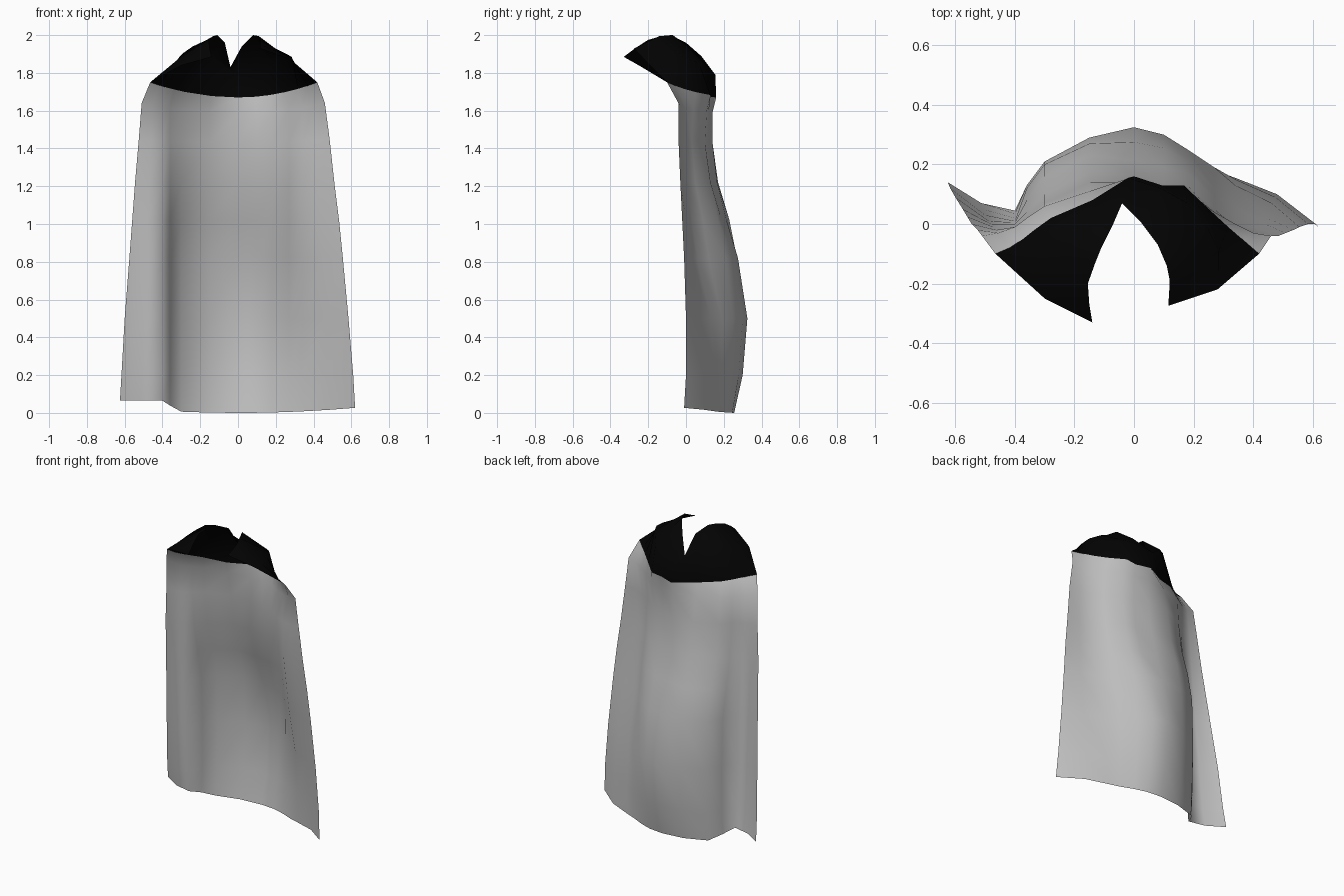
import bpy

cube = bpy.data.objects.get("Cube")
if cube:
    bpy.data.objects.remove(cube, do_unlink=True)


def make_material(name, colour):
    material = bpy.data.materials.new(name)
    material.use_nodes = True
    material.diffuse_color = colour
    shader = next(n for n in material.node_tree.nodes if n.type == "BSDF_PRINCIPLED")
    shader.inputs["Base Color"].default_value = colour
    shader.inputs["Roughness"].default_value = 0.9
    return material


def loft_sheet(name, rows, material):
    """Skin a list of equally long point rows into one open cloth sheet."""
    count = len(rows[0])
    points = [point for row in rows for point in row]
    faces = []
    for r in range(len(rows) - 1):
        for c in range(count - 1):
            a = r * count + c
            faces.append((a, a + 1, a + count + 1, a + count))
    mesh = bpy.data.meshes.new(name)
    mesh.from_pydata(points, [], faces)
    mesh.materials.append(material)
    mesh.polygons.foreach_set("use_smooth", [True] * len(faces))
    mesh.update()
    sheet = bpy.data.objects.new(name, mesh)
    bpy.context.collection.objects.link(sheet)
    return sheet


# Fold lines that run down the cloth between the two free edges
FOLDS = [-.40, -.36, -.30, -.15, 0, .10, .18, .27, .34]


def drape_row(z, dip, left, right, depths, squeeze=1):
    """One level of cloth: edge positions plus the depth of each fold."""
    inner = [x * squeeze for x in FOLDS]
    xs = [left, (left + inner[0]) / 2] + inner + [(right + inner[-1]) / 2, right]
    row = []
    for x, y in zip(xs, depths):
        edge = left if x < 0 else right
        row.append((x, y, z - dip * (1 - (x / edge) ** 2)))
    return row


# Hem: lifted outside the deep fold, sagging towards the middle
hem = drape_row(0, 0, -.625, .62,
                [.14, .07, .045, .12, .19, .24, .255, .245, .22, .18, .155, .10, -.01])
hem = [(x, y, .065 if x < -.38 else .07 * x * x + (.03 if x < -.33 else 0))
       for x, y, z in hem]

# Drape levels from low to high
seam = drape_row(1.75, .08, -.465, .42,
                 [-.10, -.08, -.05, -.02, .02, .08, .16, .13, .13, .05, -.01, -.055, -.10],
                 .93)
drape = [
    hem,
    drape_row(.2, 0, -.617, .61,
              [.12, .05, .035, .13, .20, .27, .30, .28, .24, .19, .15, .09, 0]),
    drape_row(.5, 0, -.60, .585,
              [.09, .03, .02, .13, .21, .29, .325, .30, .25, .19, .13, .07, 0]),
    drape_row(.82, 0, -.575, .555,
              [.05, .01, .01, .12, .20, .27, .275, .255, .21, .12, .06, .02, -.01]),
    drape_row(1.02, 0, -.56, .535,
              [.025, 0, .005, .08, .16, .23, .215, .19, .17, .09, .03, 0, -.02]),
    drape_row(1.22, 0, -.545, .51,
              [0, -.01, 0, .04, .10, .17, .165, .135, .13, .05, 0, -.02, -.03]),
    drape_row(1.45, .02, -.525, .485,
              [-.02, -.02, -.01, .02, .07, .14, .14, .115, .10, .03, -.01, -.03, -.04]),
    drape_row(1.64, .05, -.51, .46,
              [-.04, -.03, -.01, .02, .06, .11, .14, .12, .11, .04, 0, -.03, -.04]),
    seam,
]

# Shoulder crest and neck opening, running from one front tip to the other
crest = [(-.30, -.25, 1.84), (-.32, -.18, 1.87), (-.31, -.11, 1.885), (-.29, -.06, 1.905),
         (-.24, -.01, 1.94), (-.14, .08, 1.89), (-.02, .155, 1.79), (.09, .12, 1.83),
         (.18, .07, 1.85), (.25, -.02, 1.89), (.285, -.09, 1.885), (.285, -.16, 1.88),
         (.28, -.22, 1.87)]
neck = [(-.14, -.33, 1.885), (-.15, -.27, 1.93), (-.155, -.20, 1.975), (-.13, -.13, 1.995),
        (-.11, -.08, 2), (-.07, 0, 1.96), (-.04, .07, 1.83), (.02, .01, 1.94),
        (.08, -.07, 2), (.11, -.14, 1.995), (.12, -.19, 1.97), (.118, -.23, 1.95),
        (.115, -.275, 1.93)]

cloth_grey = make_material("cloth grey", (.53, .53, .53, 1))
collar_black = make_material("collar black", (.001, .001, .001, 1))
loft_sheet("cloak_drape", drape, cloth_grey)
loft_sheet("shoulder_collar", [seam, crest, neck], collar_black)
